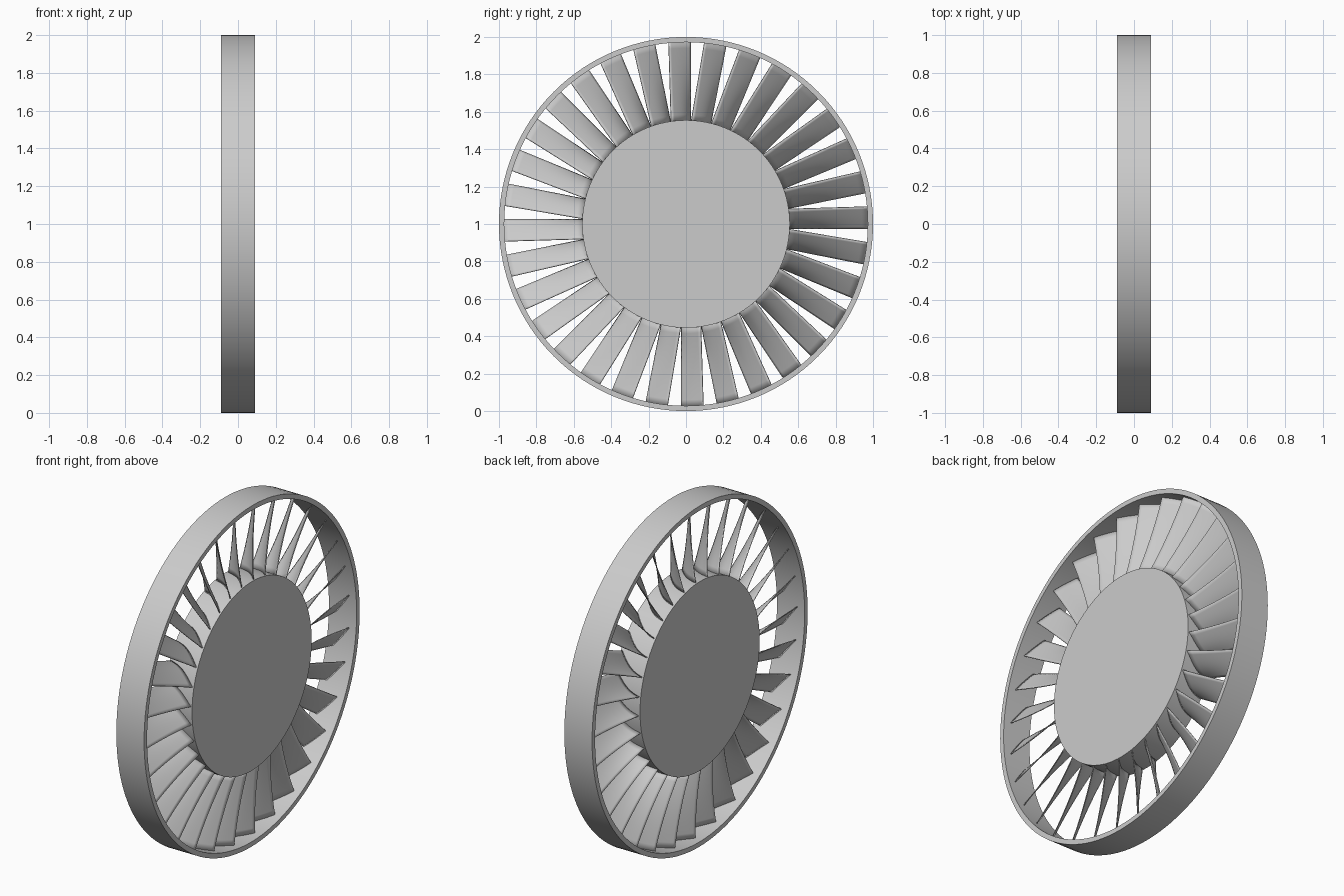
import bpy, bmesh, math

cube = bpy.data.objects.get("Cube")
if cube:
    bpy.data.objects.remove(cube, do_unlink=True)

HALF_WIDTH = 0.09
HUB_R, RING_IN, RING_OUT = 0.555, 0.972, 1.0
BLADES = 32

metal = bpy.data.materials.new("grey_metal")
metal.use_nodes = True
colour = (0.6, 0.6, 0.6, 1)
metal.diffuse_color = colour
metal.node_tree.nodes["Principled BSDF"].inputs["Base Color"].default_value = colour


def finish(bm, name):
    """Turn a bmesh into a smooth shaded mesh with sharp edges kept."""
    bmesh.ops.recalc_face_normals(bm, faces=bm.faces)
    mesh = bpy.data.meshes.new(name)
    bm.to_mesh(mesh)
    bm.free()
    mesh.materials.append(metal)
    mesh.shade_smooth()
    mesh.set_sharp_from_angle(angle=math.radians(35))
    return mesh


def add(mesh, name):
    ob = bpy.data.objects.new(name, mesh)
    ob.location.z = RING_OUT
    bpy.context.collection.objects.link(ob)
    return ob


def lathe(name, profile, steps=128):
    """Revolve a closed (x, radius) profile around the x axis."""
    bm = bmesh.new()
    loops = []
    for i in range(steps):
        a = math.tau * i / steps
        loops.append([bm.verts.new((x, r * math.sin(a), r * math.cos(a)))
                      for x, r in profile])
    n = len(profile)
    for i in range(steps):
        p, q = loops[i], loops[(i + 1) % steps]
        for j in range(n):
            k = (j + 1) % n
            bm.faces.new((p[j], p[k], q[k], q[j]))
    return add(finish(bm, name), name)


# Outer ring
lathe("outer_ring", [(-HALF_WIDTH, RING_IN), (HALF_WIDTH, RING_IN),
                     (HALF_WIDTH, RING_OUT), (-HALF_WIDTH, RING_OUT)])

# Solid hub drum
bm = bmesh.new()
bmesh.ops.create_cone(bm, cap_ends=True, segments=128, radius1=HUB_R,
                      radius2=HUB_R, depth=2 * HALF_WIDTH)
hub = add(finish(bm, "hub"), "hub")
hub.rotation_euler.y = math.pi / 2

# Twisted, cambered blade, widest and most curved at the root
ROWS, COLS = 12, 10
bm = bmesh.new()
grid = []
for i in range(ROWS + 1):
    s = i / ROWS
    radius = HUB_R - 0.006 + (RING_IN + 0.004 - HUB_R + 0.006) * s
    fade = (1 - s) ** 2
    depth = 0.088 + 0.075 * fade
    left, right = -0.08 - 0.013 * s, 0.025
    camber = 0.003 + 0.02 * fade
    row = []
    for j in range(COLS + 1):
        t = j / COLS
        y = left + (right - left) * t + camber * math.sin(math.pi * t)
        row.append(bm.verts.new((depth * (0.5 - t), y,
                                 math.sqrt(radius ** 2 - y ** 2))))
    grid.append(row)
for lo, hi in zip(grid, grid[1:]):
    for j in range(COLS):
        bm.faces.new((lo[j], lo[j + 1], hi[j + 1], hi[j]))
blade_mesh = finish(bm, "blade")

# Blade row
for i in range(BLADES):
    blade = add(blade_mesh, f"blade_{i + 1}")
    blade.rotation_euler.x = math.tau * i / BLADES
    skin = blade.modifiers.new("thickness", 'SOLIDIFY')
    skin.thickness = 0.005
    skin.offset = 0
